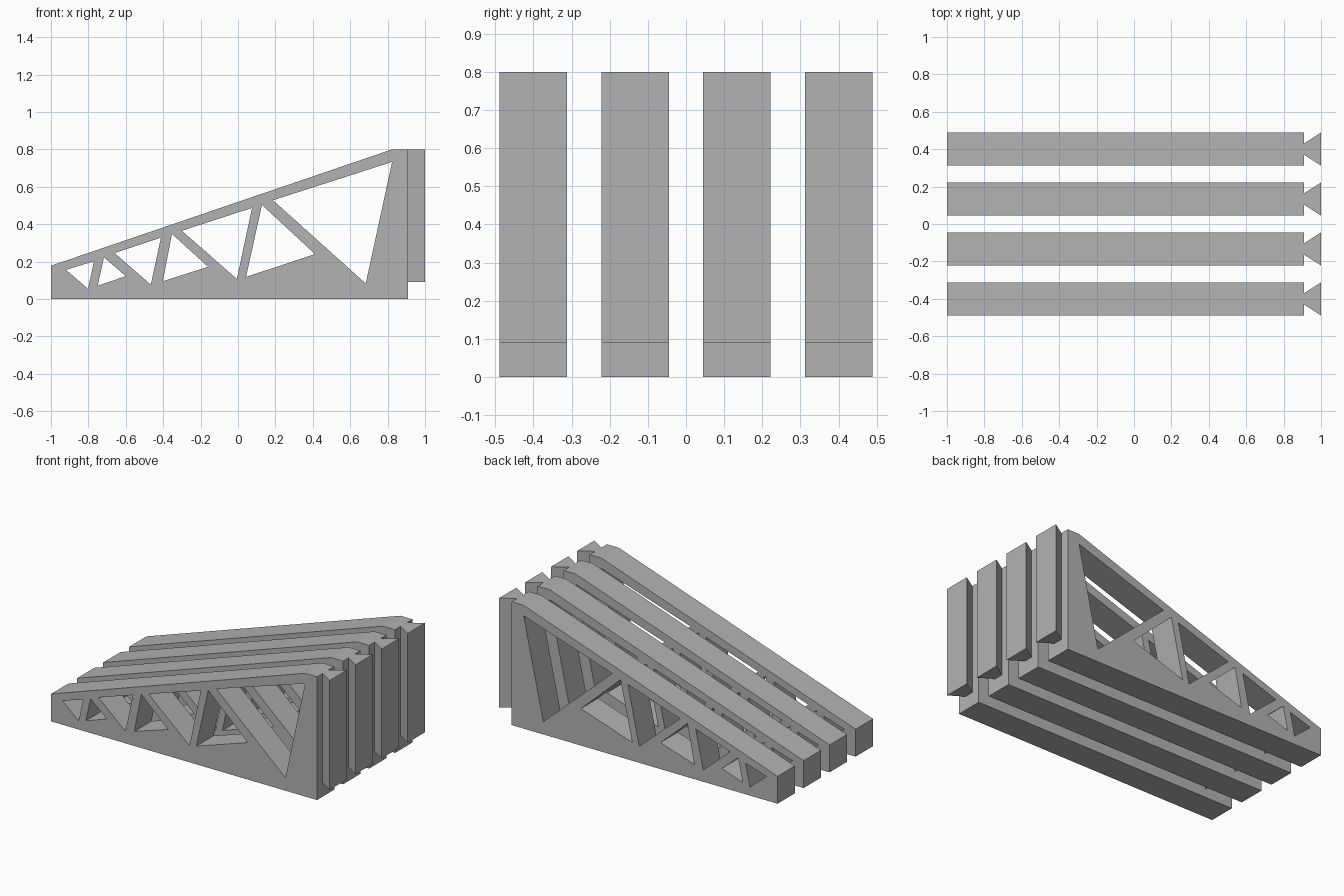
import bpy
import bmesh
from math import radians
from mathutils import Matrix

if "Cube" in bpy.data.objects:
    bpy.data.objects.remove(bpy.data.objects["Cube"], do_unlink=True)

WIDTH = 0.177     # thickness of one bracket
SPACING = 0.267   # distance between bracket centres

grey = bpy.data.materials.new("plain grey")
grey.use_nodes = True
colour = (0.45, 0.45, 0.45, 1)
grey.diffuse_color = colour
grey.node_tree.nodes["Principled BSDF"].inputs["Base Color"].default_value = colour


def extruded_mesh(name, outlines, depth):
    """Fill flat outlines (later ones cut holes) and extrude about z = 0."""
    curve = bpy.data.curves.new(name, "CURVE")
    curve.dimensions = "2D"
    curve.fill_mode = "BOTH"
    curve.extrude = depth / 2
    for points in outlines:
        spline = curve.splines.new("POLY")
        spline.points.add(len(points) - 1)
        for point, (u, v) in zip(spline.points, points):
            point.co = (u, v, 0, 1)
        spline.use_cyclic_u = True
    helper = bpy.data.objects.new(name, curve)
    bpy.context.collection.objects.link(helper)
    bpy.context.view_layer.update()
    graph = bpy.context.evaluated_depsgraph_get()
    mesh = bpy.data.meshes.new_from_object(helper.evaluated_get(graph))
    bpy.data.objects.remove(helper, do_unlink=True)
    bm = bmesh.new()
    bm.from_mesh(mesh)
    bmesh.ops.remove_doubles(bm, verts=bm.verts, dist=0.0001)
    bmesh.ops.recalc_face_normals(bm, faces=bm.faces)
    for face in bm.faces:
        face.smooth = False
    bm.to_mesh(mesh)
    bm.free()
    mesh.materials.clear()
    mesh.materials.append(grey)
    return mesh


# Bracket side profile: wedge outline, then the triangular truss openings
wedge = [(-1, 0), (0.91, 0), (0.91, 0.8), (0.824, 0.8), (-1, 0.178)]
openings = [
    [(-0.92, 0.156), (-0.77, 0.202), (-0.802, 0.055)],
    [(-0.717, 0.223), (-0.6, 0.122), (-0.75, 0.071)],
    [(-0.66, 0.246), (-0.412, 0.328), (-0.466, 0.077)],
    [(-0.353, 0.348), (-0.16, 0.172), (-0.402, 0.095)],
    [(-0.3, 0.365), (0.075, 0.487), (-0.006, 0.107)],
    [(0.128, 0.503), (0.412, 0.24), (0.043, 0.118)],
    [(0.187, 0.528), (0.824, 0.733), (0.683, 0.083)],
]
bracket_mesh = extruded_mesh("bracket", [wedge] + openings, WIDTH)
bracket_mesh.transform(Matrix.Rotation(radians(90), 4, "X"))

# Dovetail rail on the tall end, stopping short of the base
flare = [(0.91, -0.031), (1, -WIDTH / 2), (1, WIDTH / 2), (0.91, 0.031)]
rail_mesh = extruded_mesh("dovetail", [flare], 0.71)
rail_mesh.transform(Matrix.Translation((0, 0, 0.445)))

# Row of four identical brackets
for i in range(4):
    for name, mesh in (("bracket", bracket_mesh), ("dovetail", rail_mesh)):
        part = bpy.data.objects.new(f"{name}_{i + 1}", mesh)
        part.location.y = (i - 1.5) * SPACING
        bpy.context.collection.objects.link(part)
